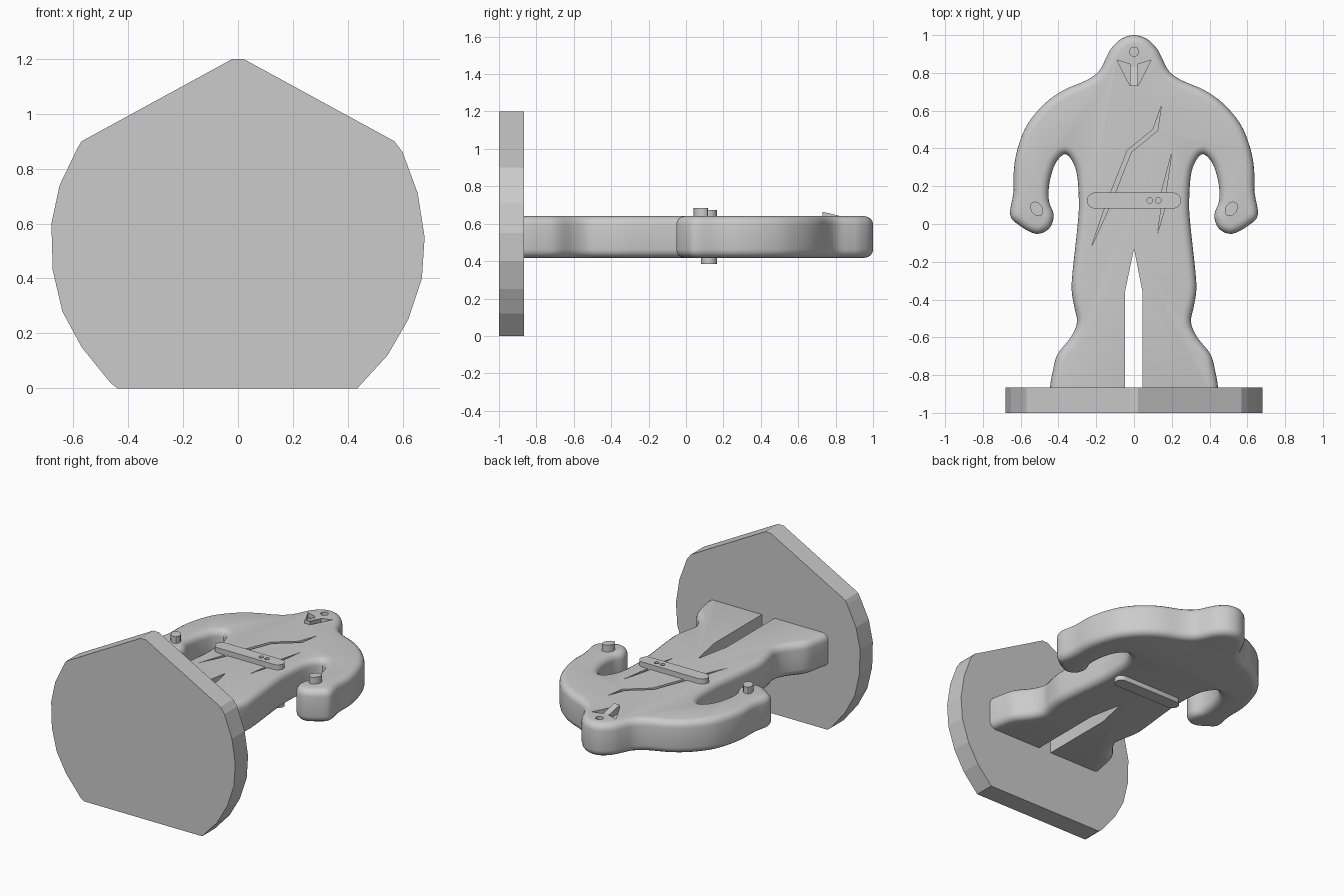
import bpy, bmesh, math
from mathutils import Vector

cube = bpy.data.objects.get("Cube")
if cube:
    bpy.data.objects.remove(cube, do_unlink=True)

grey = bpy.data.materials.new("plain grey")
grey.use_nodes = True
grey.diffuse_color = (0.6, 0.6, 0.6, 1)
grey.node_tree.nodes["Principled BSDF"].inputs["Base Color"].default_value = (0.6, 0.6, 0.6, 1)

BOTTOM, TOP = 0.418, 0.64   # flat faces of the body
PLACE = {"x": lambda p, d: (d, p[0], p[1]),
         "y": lambda p, d: (p[0], d, p[1]),
         "z": lambda p, d: (p[0], p[1], d)}


def prism(name, points, low, high, axis="z", rim=0):
    """Extrude a flat outline along an axis, optionally rounding both rims."""
    bm = bmesh.new()
    rings = [[bm.verts.new(PLACE[axis](p, d)) for p in points] for d in (low, high)]
    caps = [bm.faces.new(r) for r in rings]
    n = len(points)
    for i in range(n):
        j = (i + 1) % n
        bm.faces.new((rings[0][i], rings[0][j], rings[1][j], rings[1][i]))
    bmesh.ops.recalc_face_normals(bm, faces=bm.faces)
    if rim:
        edges = [e for f in caps for e in f.edges]
        bmesh.ops.bevel(bm, geom=edges, offset=rim, segments=4, profile=0.5,
                        affect="EDGES", clamp_overlap=False)
    mesh = bpy.data.meshes.new(name)
    bm.to_mesh(mesh)
    bm.free()
    mesh.materials.append(grey)
    obj = bpy.data.objects.new(name, mesh)
    bpy.context.collection.objects.link(obj)
    return obj


def activate(obj):
    bpy.ops.object.select_all(action="DESELECT")
    obj.select_set(True)
    bpy.context.view_layer.objects.active = obj


def carve(obj, points, low, high):
    """Cut a straight-sided pocket or slot out of an object."""
    cutter = prism("cutter", points, low, high)
    cutter.hide_render = True
    mod = obj.modifiers.new("cut", "BOOLEAN")
    mod.operation, mod.solver, mod.object = "DIFFERENCE", "EXACT", cutter
    activate(obj)
    bpy.ops.object.modifier_apply(modifier=mod.name)
    bpy.data.objects.remove(cutter, do_unlink=True)


def smooth(obj, degrees=35):
    activate(obj)
    bpy.ops.object.shade_smooth_by_angle(angle=math.radians(degrees))


def oval(cx, cy, rx, ry, sides=16, tilt=0):
    pts = []
    for i in range(sides):
        a = math.tau * i / sides
        x, y = rx * math.cos(a), ry * math.sin(a)
        pts.append((cx + x * math.cos(tilt) - y * math.sin(tilt),
                    cy + x * math.sin(tilt) + y * math.cos(tilt)))
    return pts


def mirrored(points):
    return [(-x, y) for x, y in reversed(points)]


def spline(points, steps=4):
    """Smooth open curve through the points."""
    p = [Vector(q) for q in points]
    p = [Vector((-p[1].x, p[1].y))] + p + [p[-1]]
    out = []
    for a, b, c, d in zip(p, p[1:], p[2:], p[3:]):
        for k in range(steps):
            t = k / steps
            out.append(0.5 * (2 * b + (c - a) * t + (2 * a - 5 * b + 4 * c - d) * t ** 2
                              + (3 * b - a - 3 * c + d) * t ** 3))
    return [tuple(q) for q in out] + [points[-1]]


# Stand plate: pointed top, rounded sides, flat foot
plate = [(-0.02, 1.2), (0.02, 1.2), (0.57, 0.9), (0.6, 0.86), (0.655, 0.71), (0.68, 0.55),
         (0.67, 0.4), (0.62, 0.25), (0.545, 0.12), (0.435, 0), (-0.44, 0), (-0.465, 0.02),
         (-0.57, 0.15), (-0.64, 0.28), (-0.675, 0.43), (-0.68, 0.6), (-0.65, 0.74),
         (-0.585, 0.875), (-0.57, 0.9)]
prism("stand_plate", plate, -1, -0.865, "y")

# Body: head, shoulder, arm, fist, armpit, waist and foot of one half
half = [(0, 1), (0.065, 0.982), (0.12, 0.93), (0.15, 0.875), (0.185, 0.81), (0.25, 0.762),
        (0.37, 0.71), (0.47, 0.64), (0.56, 0.535), (0.61, 0.42), (0.635, 0.3), (0.638, 0.17),
        (0.656, 0.05), (0.61, -0.005), (0.52, -0.052), (0.45, -0.025), (0.425, 0.045),
        (0.45, 0.12), (0.45, 0.2), (0.435, 0.27), (0.41, 0.33), (0.365, 0.37), (0.325, 0.33),
        (0.3, 0.25), (0.292, 0.1), (0.3, -0.02), (0.325, -0.25), (0.33, -0.35),
        (0.318, -0.43), (0.302, -0.52), (0.335, -0.6), (0.405, -0.69), (0.43, -0.78),
        (0.445, -0.865), (0.447, -0.95)]
right_side = spline(half)
body = prism("body", right_side + mirrored(right_side[1:]), BOTTOM, TOP, rim=0.045)

# Gap between the legs goes right through
carve(body, [(-0.048, -1.1), (0.045, -1.1), (0.045, -0.36), (0, -0.13), (-0.048, -0.36)], 0, 1)

# Shallow pockets in the top face: chest cracks, eyes and forehead gem
eye = [(0.09, 0.868), (0.02, 0.845), (0.02, 0.73)]
pockets = [
    [(0.145, 0.625), (0.1, 0.5), (-0.035, 0.39), (-0.15, 0.1), (-0.225, -0.12),
     (-0.125, 0.1), (-0.015, 0.38), (0.125, 0.495)],
    [(0.2, 0.38), (0.135, 0.13), (0.145, 0.09), (0.125, -0.05), (0.168, 0.1), (0.165, 0.14)],
    eye, mirrored(eye), oval(0, 0.912, 0.024, 0.024)]
for outline in pockets:
    carve(body, outline, TOP - 0.03, TOP + 0.1)
smooth(body)

# Nose wedge
ridge = [(0.73, 0.6), (0.73, 0.664), (0.83, TOP), (0.83, 0.6)]
prism("nose", ridge, -0.021, 0.021, "x")

# Belt bars with rounded ends, front one with two holes
end = [(0.205 + 0.045 * math.cos(a), 0.124 + 0.043 * math.sin(a))
       for a in (math.radians(90 - 22.5 * i) for i in range(9))]
bar = end + mirrored(end)
belt = prism("belt", bar, TOP - 0.01, 0.674)
for x in (0.084, 0.128):
    carve(belt, oval(x, 0.125, 0.015, 0.015), 0.645, 0.8)
back_belt = prism("back_belt", bar, 0.385, BOTTOM + 0.01)
for obj in (belt, back_belt):
    smooth(obj)

# Oval peg on each fist
for side, name in ((1, "left_peg"), (-1, "right_peg")):
    peg = prism(name, oval(side * 0.515, 0.08, 0.031, 0.042, 12, -side * 0.6), 0.6, 0.685)
    smooth(peg)
